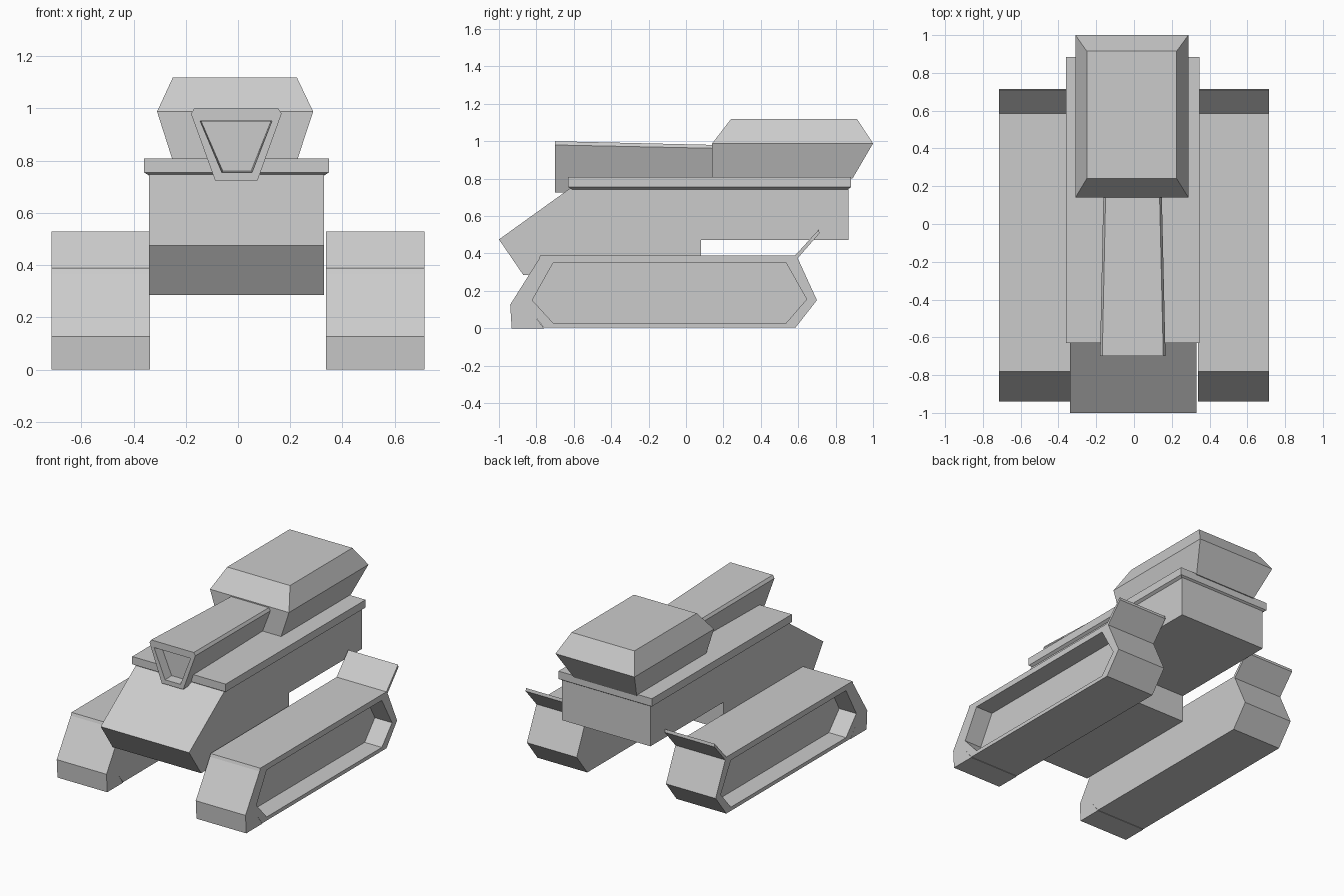
import bpy, bmesh

if "Cube" in bpy.data.objects:
    bpy.data.objects.remove(bpy.data.objects["Cube"])


def loft(name, rings, mirror=False):
    """Skin a list of equal-length point rings and cap both ends."""
    bm = bmesh.new()
    vr = [[bm.verts.new(p) for p in r] for r in rings]
    n = len(vr[0])
    for a, b in zip(vr, vr[1:]):
        for i in range(n):
            j = (i + 1) % n
            bm.faces.new((a[i], a[j], b[j], b[i]))
    bm.faces.new(vr[0][::-1])
    bm.faces.new(vr[-1])
    bmesh.ops.recalc_face_normals(bm, faces=bm.faces)
    me = bpy.data.meshes.new(name)
    bm.to_mesh(me)
    bm.free()
    ob = bpy.data.objects.new(name, me)
    bpy.context.collection.objects.link(ob)
    if mirror:
        ob.modifiers.new("mirror", 'MIRROR').use_mirror_merge = False
    return ob


def side(profile, x):
    return [(x, y, z) for y, z in profile]


def front(profile, y):
    return [(x, y, z) for x, z in profile]


def rect(x0, x1, y0, y1, z):
    return [(x0, y0, z), (x1, y0, z), (x1, y1, z), (x0, y1, z)]


# Hull with sloped nose and raised rear
hull = [(-1, .475), (-.62, .748), (.87, .748), (.87, .472), (.08, .472),
        (.08, .285), (-.87, .285)]
loft("hull", [side(hull, -.34), side(hull, .33)])

# Deck plate with a slightly tapered underside
loft("deck_plate", [rect(-.34, .33, -.61, .865, .743),
                    rect(-.36, .348, -.63, .883, .755),
                    rect(-.36, .348, -.63, .883, .808)])

# Turret
loft("turret", [rect(-.25, .226, .14, .89, .8),
                rect(-.31, .288, .14, 1.0, .988),
                rect(-.25, .226, .24, .915, 1.118)])

# Barrel with recessed muzzle
muzzle = [(-.168, 1.0), (.155, 1.0), (.167, .98), (.075, .725), (-.088, .725), (-.18, .98)]
breech = [(-.15, .98), (.135, .98), (.147, .962), (.062, .74), (-.075, .74), (-.162, .962)]
bore = [(-.145, .953), (.13, .953), (.13, .952), (.054, .755), (-.062, .755), (-.145, .952)]
bore_end = [(-.14, .95), (.125, .95), (.125, .949), (.05, .76), (-.058, .76), (-.14, .949)]
loft("barrel", [front(breech, .16), front(muzzle, -.7),
                front(bore, -.7), front(bore_end, -.635)])

# Track units with a recessed outer face
XI, XO = .338, .715
track = [(-.78, .388), (.59, .39), (.70, .15), (.585, .003), (-.76, .003), (-.87, .145)]
inset = [(-.71, .35), (.535, .35), (.645, .155), (.535, .028), (-.71, .028), (-.822, .15)]
loft("track", [side(track, XI), side(track, XO), side(inset, XO),
               side(inset, XO - .13)], mirror=True)

# Front track guards and thin rear fenders
guard = [(-.775, .388), (-.94, .126), (-.932, 0), (-.76, 0), (-.868, .145)]
loft("front_guard", [side(guard, XI), side(guard, XO)], mirror=True)
fender = [(.583, .389), (.593, .37), (.714, .508), (.71, .528)]
loft("rear_fender", [side(fender, XI), side(fender, XO)], mirror=True)
